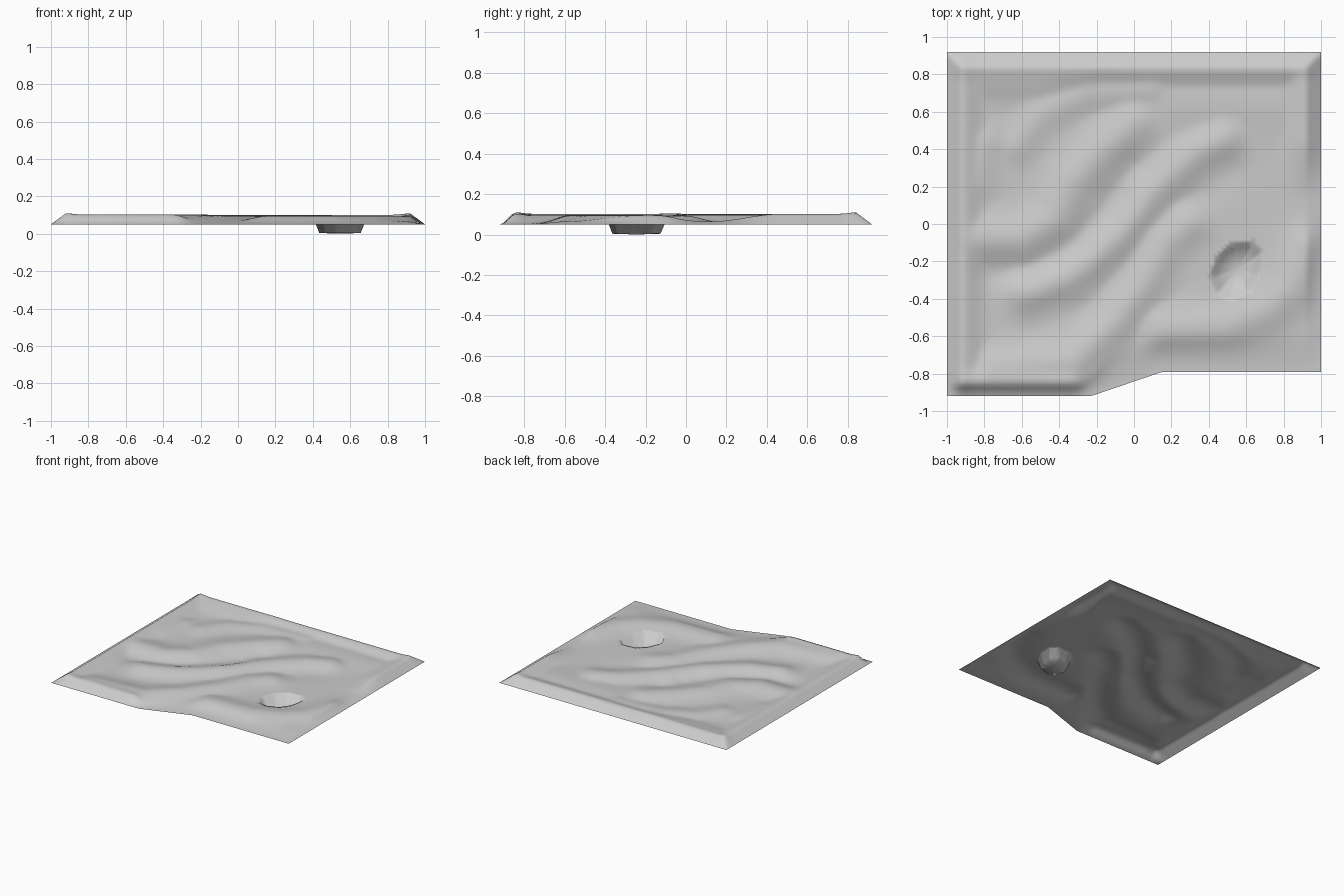
import bpy, bmesh, math
from mathutils import Vector
from mathutils.geometry import intersect_point_line

if "Cube" in bpy.data.objects:
    bpy.data.objects.remove(bpy.data.objects["Cube"])

EDGE_Z, BACK_Y, GROUND_Z = 0.05, 0.92, 0.064
NX, NY = 100, 92

# Raised ridges: height, width, path
RIDGES = [
    (0.034, 0.12, [(-0.85, -0.08), (-0.6, -0.08), (-0.42, 0.03), (-0.33, 0.22), (-0.16, 0.4), (0.0, 0.53)]),
    (0.034, 0.11, [(-0.58, -0.36), (-0.35, -0.28), (-0.1, -0.08), (0.1, 0.17), (0.33, 0.38), (0.48, 0.45)]),
    (0.033, 0.11, [(-0.75, -0.78), (-0.32, -0.74), (-0.1, -0.53), (0.05, -0.32), (0.17, -0.1), (0.28, 0.0)]),
    (0.031, 0.12, [(0.16, -0.57), (0.5, -0.55), (0.72, -0.46), (0.85, -0.34), (0.94, -0.14)]),
    (0.026, 0.1, [(-0.8, 0.78), (-0.5, 0.78), (-0.25, 0.82)]),
    (0.018, 0.09, [(-0.62, 0.42), (-0.5, 0.58), (-0.25, 0.7), (0.1, 0.72)]),
    (0.02, 0.1, [(-0.85, 0.22), (-0.8, 0.42)]),
    (0.014, 0.16, [(0.2, 0.64), (0.5, 0.64), (0.75, 0.64)]),
]
# Sunken channels: depth, width, path
CHANNELS = [
    (0.012, 0.09, [(-0.75, -0.25), (-0.55, -0.25), (-0.28, -0.1), (-0.12, 0.12), (0.0, 0.3)]),
    (0.016, 0.09, [(-0.14, 0.06), (-0.08, 0.16)]),
    (0.006, 0.1, [(-0.5, -0.53), (-0.25, -0.45), (0.03, -0.19), (0.28, 0.1), (0.5, 0.28)]),
]


def with_vectors(features):
    return [(h, w, [Vector((x, y, 0)) for x, y in path]) for h, w, path in features]


RIDGES, CHANNELS = with_vectors(RIDGES), with_vectors(CHANNELS)

# Outline of the pit mouth
PIT = [Vector((x, y, 0)) for x, y in (
    (0.41, -0.28), (0.45, -0.18), (0.52, -0.11), (0.63, -0.10), (0.68, -0.15),
    (0.66, -0.27), (0.61, -0.36), (0.52, -0.39), (0.45, -0.37))]
CENTRE = sum(PIT, Vector()) / len(PIT)


def smooth(t):
    t = max(0.0, min(1.0, t))
    return t * t * (3 - 2 * t)


def bell(d, w):
    return math.exp(-(d / w) ** 2)


def path_distance(p, path):
    best = 9.0
    for a, b in zip(path, path[1:]):
        t = intersect_point_line(p, a, b)[1]
        best = min(best, (p - a.lerp(b, max(0.0, min(1.0, t)))).length)
    return best


def front_y(x):
    if x < -0.23:
        return -0.92
    return min(-0.79, -0.92 + (x + 0.23) * 0.34)


def height(x, y):
    p = Vector((x, y, 0))
    right, back, left, front = 1 - x, BACK_Y - y, 1 + x, y - front_y(x)
    # raised lip along the borders, fading on the right and at the front
    lips = [0.038 * bell(max(0, d - 0.08), 0.09) * fade for d, fade in (
        (left, 1), (back, 1),
        (front, smooth((-0.2 - x) / 0.15)),
        (right, smooth((y - 0.12) / 0.35)))]
    raised = lips + [h * bell(path_distance(p, path), w) for h, w, path in RIDGES]
    # blend neighbouring ridges without adding their full heights
    z = GROUND_Z + sum(r ** 4 for r in raised) ** 0.25
    z -= max(h * bell(path_distance(p, path), w) for h, w, path in CHANNELS)
    # slope down to the border, wider at the front right
    wide = 0.08 + 0.12 * smooth((x + 0.32) / 0.25)
    rise = min(1, min(left, right, back) / 0.08) * smooth(front / wide)
    return EDGE_Z + (z - EDGE_Z) * rise


bm = bmesh.new()

# Ground sheet
rows = []
for j in range(NY + 1):
    row = []
    for i in range(NX + 1):
        x = -1 + 2 * i / NX
        y = front_y(x) + (BACK_Y - front_y(x)) * j / NY
        row.append(bm.verts.new((x, y, height(x, y))))
    rows.append(row)
for a, b in zip(rows, rows[1:]):
    for i in range(NX):
        bm.faces.new((a[i], a[i + 1], b[i + 1], b[i]))

# Open the ground around the pit mouth
OPENING = [CENTRE + (q - CENTRE) * 1.12 for q in PIT]


def in_mouth(v):
    p = Vector((v.co.x, v.co.y, 0))
    return all((b - a).cross(p - a).z < 0 for a, b in zip(OPENING, OPENING[1:] + OPENING[:1]))


bmesh.ops.delete(bm, geom=[v for v in bm.verts if in_mouth(v)], context='VERTS')
hole = [e for e in bm.edges if e.is_boundary
        and all((v.co.xy - CENTRE.xy).length < 0.3 for v in e.verts)]

# Pit mouth, tapering wall and floor, with each straight side split in steps
STEPS = 5
outline = [a.lerp(b, s / STEPS) for a, b in zip(PIT, PIT[1:] + PIT[:1]) for s in range(STEPS)]


def pit_ring(scale, z=None):
    ring = []
    for q in outline:
        p = CENTRE + (q - CENTRE) * scale
        ring.append(bm.verts.new((p.x, p.y, height(p.x, p.y) if z is None else z)))
    return ring


mouth, floor = pit_ring(1), pit_ring(0.82, 0.004)
n = len(outline)
middle = bm.verts.new((CENTRE.x, CENTRE.y, 0))
for i in range(n):
    k = (i + 1) % n
    bm.faces.new((mouth[i], mouth[k], floor[k], floor[i]))
    bm.faces.new((floor[i], floor[k], middle))
rim = [bm.edges.get((mouth[i], mouth[(i + 1) % n])) for i in range(n)]
bmesh.ops.bridge_loops(bm, edges=hole + rim)

bmesh.ops.recalc_face_normals(bm, faces=bm.faces)
if sum(f.normal.z for f in bm.faces) < 0:
    bmesh.ops.reverse_faces(bm, faces=bm.faces)

mesh = bpy.data.meshes.new("ground")
bm.to_mesh(mesh)
bm.free()
ground = bpy.data.objects.new("ground", mesh)
bpy.context.collection.objects.link(ground)
mesh.shade_smooth()

# Pale grey material
grey = bpy.data.materials.new("pale_grey")
grey.use_nodes = True
colour = (0.6, 0.6, 0.6, 1)
grey.diffuse_color = colour
grey.node_tree.nodes["Principled BSDF"].inputs["Base Color"].default_value = colour
mesh.materials.append(grey)
